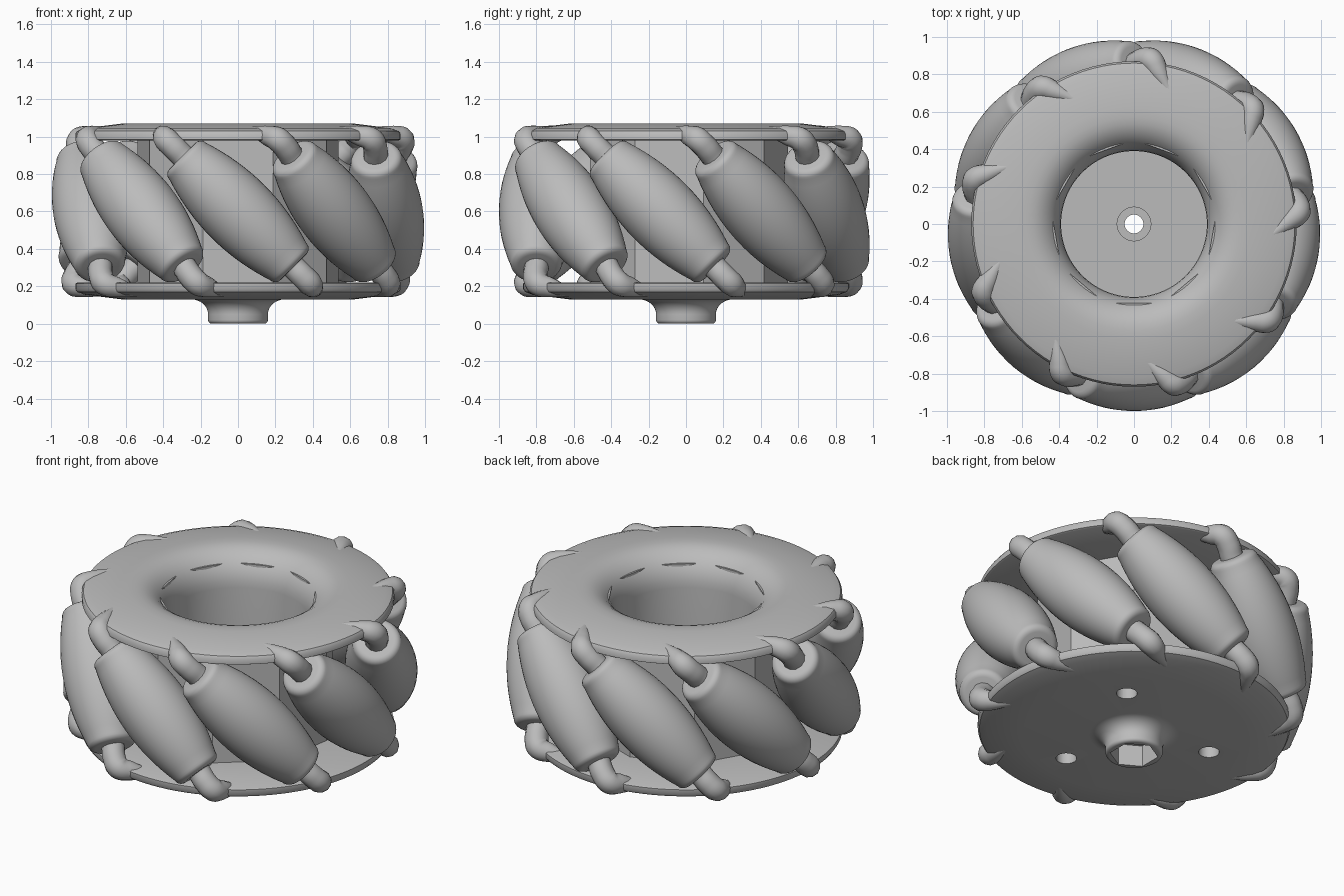
import bpy, bmesh, math
from mathutils import Matrix, Vector

cube = bpy.data.objects.get("Cube")
if cube:
    bpy.data.objects.remove(cube)

COUNT = 9       # rollers round the wheel
MID = 0.6       # height of the wheel's middle plane
AXLE = 0.8      # distance of roller centres from the hub

grey = bpy.data.materials.new("grey plastic")
grey.use_nodes = True
colour = (0.5, 0.5, 0.5, 1)
grey.diffuse_color = colour
grey.node_tree.nodes["Principled BSDF"].inputs["Base Color"].default_value = colour


def add_object(name, data):
    obj = bpy.data.objects.new(name, data)
    bpy.context.collection.objects.link(obj)
    return obj


def smooth(obj, angle):
    bpy.ops.object.select_all(action='DESELECT')
    obj.select_set(True)
    bpy.context.view_layer.objects.active = obj
    bpy.ops.object.shade_smooth_by_angle(angle=math.radians(angle))


def lathe(name, profile, steps, closed=True, phase=0):
    """Revolve a (radius, height) profile about z."""
    bm = bmesh.new()
    verts = [bm.verts.new((r, 0, z)) for r, z in profile]
    edges = [bm.edges.new(pair) for pair in zip(verts, verts[1:])]
    if closed:
        edges.append(bm.edges.new((verts[-1], verts[0])))
    bmesh.ops.rotate(bm, verts=bm.verts, matrix=Matrix.Rotation(phase, 3, 'Z'))
    bmesh.ops.spin(bm, geom=verts + edges, axis=(0, 0, 1), cent=(0, 0, 0),
                   angle=math.tau, steps=steps, use_merge=True)
    bmesh.ops.remove_doubles(bm, verts=bm.verts, dist=1e-5)
    bmesh.ops.recalc_face_normals(bm, faces=bm.faces)
    mesh = bpy.data.meshes.new(name)
    bm.to_mesh(mesh)
    bm.free()
    mesh.materials.append(grey)
    return add_object(name, mesh)


def arc(cx, cz, rx, rz, start, end, n=8):
    angles = [math.radians(start + (end - start) * i / n) for i in range(n + 1)]
    return [(cx + rx * math.cos(a), cz + rz * math.sin(a)) for a in angles]


def cut(target, sides, radius, depth, x=0, y=0):
    """Sink a prism-shaped pocket into the underside."""
    bpy.ops.mesh.primitive_cylinder_add(vertices=sides, radius=radius, depth=depth + 0.1,
                                        location=(x, y, depth / 2 - 0.05))
    cutter = bpy.context.object
    cutter.name = "pocket_cutter"
    mod = target.modifiers.new("pocket", 'BOOLEAN')
    mod.operation = 'DIFFERENCE'
    mod.solver = 'EXACT'
    mod.object = cutter
    bpy.context.view_layer.objects.active = target
    bpy.ops.object.modifier_apply(modifier=mod.name)
    bpy.data.objects.remove(cutter)


# Wheel body: bowl, flared lip, two rims and the bottom hub
body_profile = (
    [(0.05, 0.2), (0.09, 0.2), (0.09, 0.24), (0.39, 0.24)]
    + arc(0.57, 0.87, 0.18, 0.2, 180, 90)
    + [(0.62, 1.07), (0.82, 1.045), (0.86, 1.03), (0.87, 1.015), (0.87, 0.985), (0.86, 0.98),
       (0.46, 0.98), (0.46, 0.22), (0.86, 0.22), (0.87, 0.215), (0.87, 0.185),
       (0.86, 0.17), (0.82, 0.155), (0.62, 0.13)]
    + arc(0.25, 0.05, 0.09, 0.08, 90, 180)
    + arc(0.14, 0.02, 0.02, 0.02, 0, -90, 4)
    + [(0.05, 0)])
body = lathe("wheel_body", body_profile, 96)

# Faceted drum around the bowl, one side per roller
drum = lathe("drum", [(0.545, 0.2), (0.545, 1.0), (0.45, 1.0), (0.45, 0.2)],
             COUNT, phase=math.radians(10))

# Hexagonal axle socket and three screw holes
cut(body, 6, 0.135, 0.13)
for k in range(3):
    a = math.radians(45 + 120 * k)
    for part in (body, drum):
        cut(part, 24, 0.058, 0.32, 0.46 * math.cos(a), 0.46 * math.sin(a))
smooth(body, 35)
smooth(drum, 20)

# Barrel roller along its own z axis
half = 0.42
side = []
for i in range(17):
    t = -0.38 + 0.76 * i / 16
    side.append((0.2 - 0.075 * (t / half) ** 2, t))
end = side[-1][0]
top_round = arc(end - 0.04, 0.38, 0.04, 0.04, 0, 90, 5)[1:]
bottom_round = [(r, -z) for r, z in reversed(top_round)]
roller = lathe("roller", [(0, -half)] + bottom_round + side + top_round + [(0, half)],
               40, closed=False)
smooth(roller, 40)


def lug_curve():
    """Bent axle arm in (radial, tangential, height), fading into the rim."""
    curve = bpy.data.curves.new("lug", 'CURVE')
    curve.dimensions = '3D'
    curve.bevel_depth = 0.066
    curve.bevel_resolution = 4
    curve.resolution_u = 6
    curve.use_fill_caps = True
    path = [(0.8, -0.24, 0.24, 1), (0.8, -0.3, 0.3, 1), (0.805, -0.345, 0.345, 1),
            (0.79, -0.385, 0.385, 1), (0.73, -0.40, 0.405, 0.85), (0.6, -0.42, 0.435, 0.3)]
    spline = curve.splines.new('BEZIER')
    spline.bezier_points.add(len(path) - 1)
    for point, (u, v, z, r) in zip(spline.bezier_points, path):
        point.co = (u, v, z)
        point.radius = r
        point.handle_left_type = point.handle_right_type = 'AUTO'
    helper = add_object("lug_helper", curve)
    bpy.context.view_layer.update()
    graph = bpy.context.evaluated_depsgraph_get()
    mesh = bpy.data.meshes.new_from_object(helper.evaluated_get(graph))
    bpy.data.objects.remove(helper)
    mesh.name = "lug"
    mesh.materials.clear()
    mesh.materials.append(grey)
    return mesh


upper_lug = add_object("upper_lug", lug_curve())
smooth(upper_lug, 40)

# Repeat rollers and their arms round the wheel, tilted 45 degrees
lift = Matrix.Translation((0, 0, MID))
tilt = Matrix.Translation((AXLE, 0, 0)) @ Matrix.Rotation(math.radians(45), 4, 'X')
flip = Matrix.Rotation(math.pi, 4, 'X')
for k in range(COUNT):
    turn = lift @ Matrix.Rotation(math.radians(-90 + 360 / COUNT * k), 4, 'Z')
    for name, mesh, local in (("roller", roller.data, tilt),
                              ("upper_lug", upper_lug.data, Matrix()),
                              ("lower_lug", upper_lug.data, flip)):
        add_object(f"{name}_{k + 1}", mesh).matrix_world = turn @ local
for pattern in (roller, upper_lug):
    bpy.data.objects.remove(pattern)
